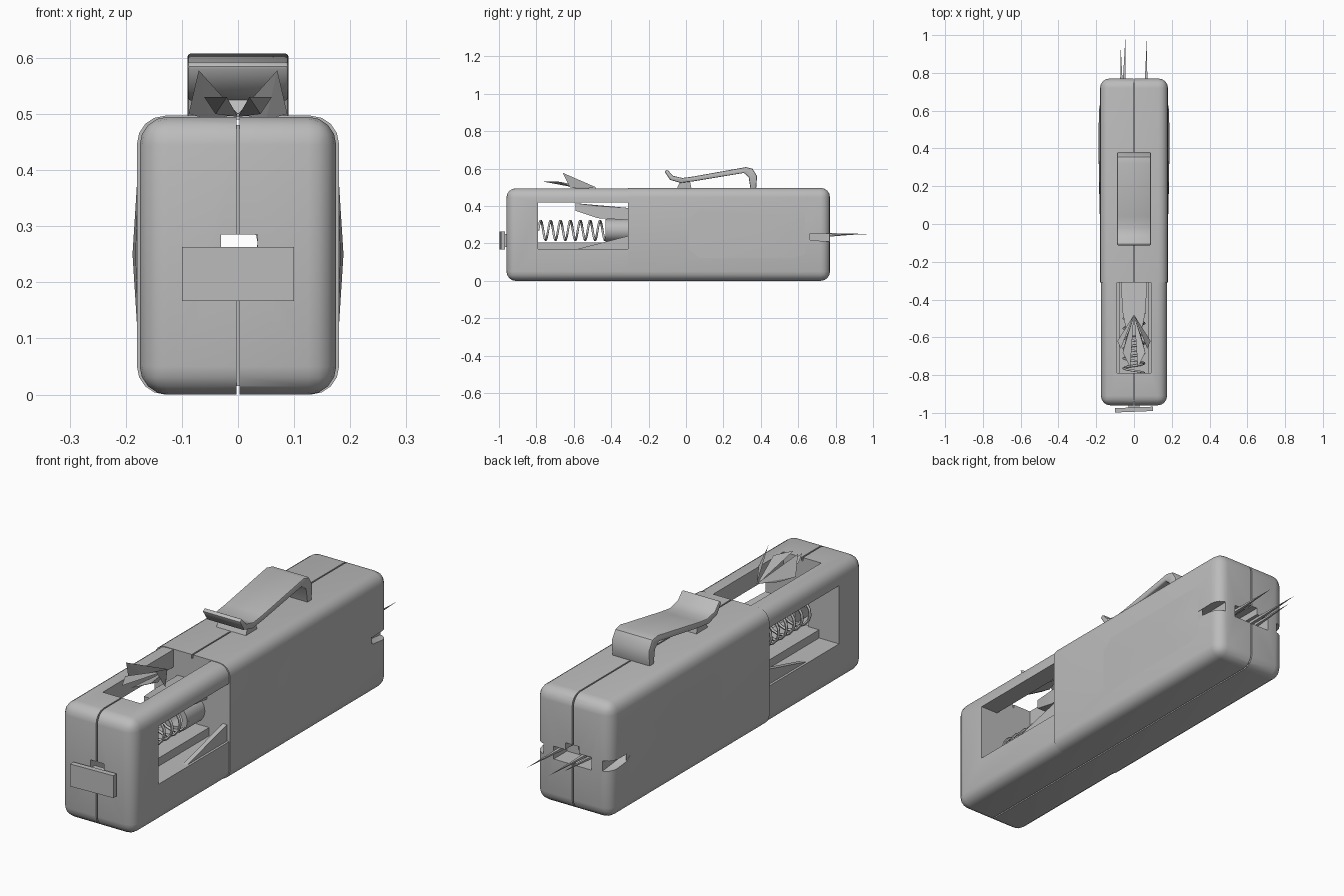
import bpy, bmesh, math
from mathutils import Vector

cube = bpy.data.objects.get("Cube")
if cube:
    bpy.data.objects.remove(cube, do_unlink=True)

grey = bpy.data.materials.new("plain grey")
grey.use_nodes = True
grey.diffuse_color = (0.5, 0.5, 0.5, 1)
bsdf = next(n for n in grey.node_tree.nodes if n.type == 'BSDF_PRINCIPLED')
bsdf.inputs["Base Color"].default_value = grey.diffuse_color


def activate(ob):
    bpy.ops.object.select_all(action='DESELECT')
    ob.select_set(True)
    bpy.context.view_layer.objects.active = ob


def finish(name, bm):
    bmesh.ops.recalc_face_normals(bm, faces=bm.faces[:])
    me = bpy.data.meshes.new(name)
    bm.to_mesh(me)
    bm.free()
    me.materials.append(grey)
    ob = bpy.data.objects.new(name, me)
    bpy.context.collection.objects.link(ob)
    return ob


def smooth(ob, angle=35):
    activate(ob)
    bpy.ops.object.shade_smooth_by_angle(angle=math.radians(angle))


def box_mesh(lo, hi):
    bm = bmesh.new()
    bmesh.ops.create_cube(bm, size=1)
    for v in bm.verts:
        v.co = Vector([a + (b - a) * (c + 0.5) for a, b, c in zip(lo, hi, v.co)])
    return bm


def box(name, lo, hi):
    return finish(name, box_mesh(lo, hi))


def rounded_block(name, lo, hi, joint, radius=0.05):
    """Box with every edge rounded except those around the joint plane."""
    bm = box_mesh(lo, hi)
    edges = [e for e in bm.edges
             if not all(abs(v.co.y - joint) < 1e-4 for v in e.verts)]
    bmesh.ops.bevel(bm, geom=edges, offset=radius, segments=4,
                    profile=0.5, affect='EDGES', clamp_overlap=True)
    return finish(name, bm)


def prism(name, points, x0, x1):
    """Side profile of (y, z) points extruded across x."""
    bm = bmesh.new()
    face = bm.faces.new([bm.verts.new((x0, y, z)) for y, z in points])
    out = bmesh.ops.extrude_face_region(bm, geom=[face])
    moved = [g for g in out["geom"] if isinstance(g, bmesh.types.BMVert)]
    bmesh.ops.translate(bm, verts=moved, vec=(x1 - x0, 0, 0))
    return finish(name, bm)


def hull(name, points):
    bm = bmesh.new()
    for p in points:
        bm.verts.new(p)
    bmesh.ops.convex_hull(bm, input=bm.verts[:])
    return finish(name, bm)


def tube(name, points, radius, cyclic=False, sides=1):
    cu = bpy.data.curves.new(name, 'CURVE')
    cu.dimensions = '3D'
    cu.bevel_depth = radius
    cu.bevel_resolution = sides
    cu.use_fill_caps = True
    sp = cu.splines.new('POLY')
    sp.points.add(len(points) - 1)
    for p, co in zip(sp.points, points):
        p.co = (*co, 1)
    cu.materials.append(grey)
    ob = bpy.data.objects.new(name, cu)
    bpy.context.collection.objects.link(ob)
    activate(ob)
    bpy.ops.object.convert(target='MESH')
    return bpy.context.view_layer.objects.active


def cut(ob, cutter):
    cutter.hide_render = True
    mod = ob.modifiers.new("cut", 'BOOLEAN')
    mod.operation = 'DIFFERENCE'
    mod.solver = 'EXACT'
    mod.object = cutter
    activate(ob)
    bpy.ops.object.modifier_apply(modifier=mod.name)
    bpy.data.objects.remove(cutter, do_unlink=True)


def cut_box(ob, lo, hi):
    cut(ob, box("cutter", lo, hi))


JOINT = -0.31
SEAM = 0.003

# Front frame with side windows, top opening and a small front hole
frame = rounded_block("front_frame", (-0.175, -0.96, 0), (0.175, JOINT, 0.495), JOINT)
cut_box(frame, (-0.3, -0.79, 0.17), (0.3, -0.25, 0.42))
cut_box(frame, (-0.09, -0.79, 0.3), (0.09, -0.25, 0.6))
cut_box(frame, (-0.03, -1.1, 0.2), (0.035, -0.7, 0.285))
cut_box(frame, (-SEAM, -1.1, -0.1), (SEAM, -0.94, 0.6))
cut_box(frame, (-SEAM, -1.1, 0.48), (SEAM, -0.7, 0.6))
cut_box(frame, (-SEAM, -1.1, -0.1), (SEAM, -0.25, 0.015))
smooth(frame)

# Rear housing with a tunnel, rear slot, side notches and centre seam
rear = rounded_block("rear_housing", (-0.18, JOINT, 0), (0.18, 0.77, 0.497), JOINT)
cut_box(rear, (-0.03, -0.4, 0.22), (0.035, 0.9, 0.285))
cut_box(rear, (-0.09, 0.68, 0.2), (0.09, 0.9, 0.255))
for s in (-1, 1):
    cut(rear, prism("cutter", [(0.62, 0.25), (0.85, 0.255), (0.85, 0.2), (0.66, 0.22)],
                    s * 0.14, s * 0.3))
cut_box(rear, (-SEAM, -0.4, 0.48), (SEAM, 0.9, 0.6))
cut_box(rear, (-SEAM, -0.4, -0.1), (SEAM, 0.9, 0.015))
cut_box(rear, (-SEAM, 0.75, -0.1), (SEAM, 0.9, 0.6))
smooth(rear)

for s, side in ((-1, "right"), (1, "left")):
    # Shallow swelling of the housing wall
    bulge = hull("wall_bulge_" + side,
                 [(s * 0.176, y, z) for y in (-0.1, 0.66) for z in (0.06, 0.44)]
                 + [(s * 0.188, 0.4, 0.25), (s * 0.186, 0.6, 0.26), (s * 0.183, 0.1, 0.25)])
    smooth(bulge, 60)
    # Sloping gusset at the foot of the window
    prism("window_gusset_" + side, [(-0.62, 0.16), (JOINT, 0.24), (JOINT, 0.16)],
          s * 0.145, s * 0.165)
    # Pointed leaves rising from the top opening
    hull("outer_leaf_" + side, [(0, -0.48, 0.5), (s * 0.07, -0.66, 0.578),
                                (s * 0.088, -0.62, 0.5), (s * 0.05, -0.56, 0.49)])
    hull("inner_leaf_" + side, [(0, -0.48, 0.495), (s * 0.02, -0.76, 0.53),
                                (s * 0.06, -0.68, 0.53), (s * 0.04, -0.6, 0.5)])

# Raised floor under the spring
box("spring_floor", (-0.08, -0.8, 0.15), (0.08, JOINT, 0.205))

# Coil spring
TURNS, STEPS = 7, 14
coil = []
for i in range(TURNS * STEPS + 1):
    a = 2 * math.pi * i / STEPS
    coil.append((0.055 * math.cos(a), -0.79 + 0.37 * i / (TURNS * STEPS),
                 0.27 + 0.052 * math.sin(a)))
smooth(tube("spring", coil, 0.006), 60)


# Hollow plunger behind the spring
def cylinder(name, radius, y0, y1):
    bm = bmesh.new()
    bmesh.ops.create_cone(bm, cap_ends=True, segments=16, radius1=radius,
                          radius2=radius, depth=y1 - y0)
    for v in bm.verts:
        x, y, z = v.co
        v.co = (x, z + (y0 + y1) / 2, y + 0.27)
    return finish(name, bm)


plunger = cylinder("plunger", 0.06, -0.43, JOINT)
cut(plunger, cylinder("cutter", 0.035, -0.5, -0.2))
smooth(plunger)

# Tapered follower above the plunger
follower = hull("follower", [(x, JOINT, z) for x in (-0.07, 0.07) for z in (0.325, 0.39)]
                + [(x, -0.47, z) for x in (-0.06, 0.06) for z in (0.335, 0.4)]
                + [(x, -0.59, z) for x in (-0.035, 0.035) for z in (0.375, 0.415)])
smooth(follower, 30)

# Pocket clip with curled lip, bent heel and small foot
clip = prism("clip", [(-0.115, 0.585), (-0.1, 0.595), (-0.07, 0.562), (-0.02, 0.55),
                      (0.04, 0.558), (0.32, 0.608), (0.355, 0.6), (0.38, 0.56),
                      (0.375, 0.49), (0.345, 0.49), (0.335, 0.555), (0.31, 0.577),
                      (0.04, 0.532), (-0.03, 0.524), (-0.085, 0.54)], -0.09, 0.09)
mod = clip.modifiers.new("soft edges", 'BEVEL')
mod.width = 0.006
mod.segments = 2
mod.limit_method = 'ANGLE'
mod.angle_limit = math.radians(50)
activate(clip)
bpy.ops.object.modifier_apply(modifier=mod.name)
smooth(clip, 40)
prism("clip_foot", [(-0.05, 0.49), (-0.03, 0.535), (0.02, 0.54), (0.03, 0.49)], -0.07, 0.07)

# Slightly skewed push plate at the front
hull("push_plate", [(x, y + (0.008 if x > 0 else 0), z)
                    for x in (-0.1, 0.1) for y in (-0.998, -0.975) for z in (0.167, 0.263)])
box("plate_stem", (-0.03, -0.98, 0.18), (0.03, -0.93, 0.25))

# Needle prongs at the rear
for i, (x, tip_x, tip_y, z) in enumerate([(-0.055, -0.045, 1.0, 0.25),
                                          (-0.065, -0.07, 0.93, 0.235),
                                          (0.062, 0.068, 0.98, 0.245)]):
    hull("prong_%d" % (i + 1), [(x + dx, 0.66, z + dz) for dx in (-0.01, 0.01)
                                for dz in (-0.008, 0.008)] + [(tip_x, tip_y, 0.25)])
